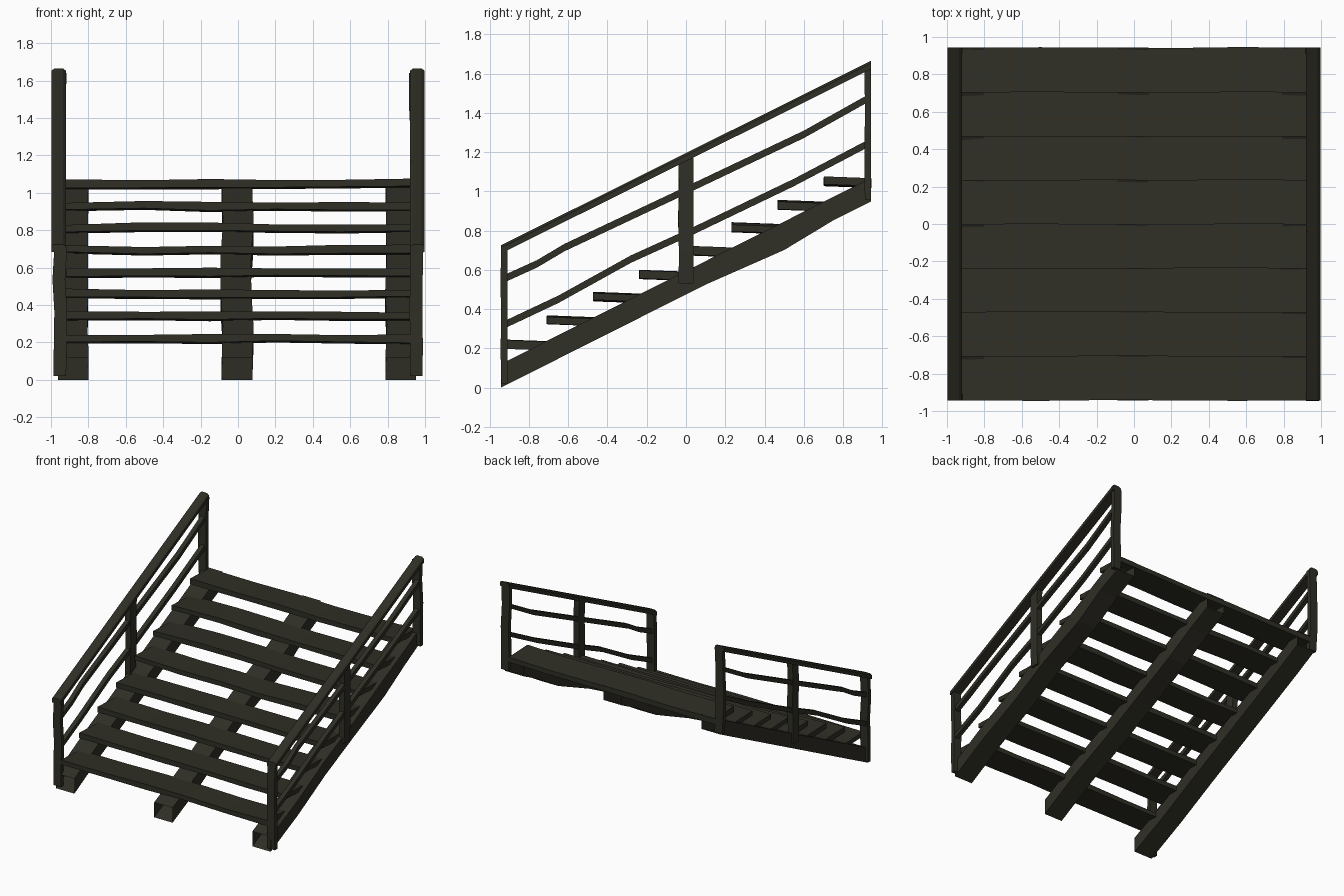
import bpy, bmesh, random

if "Cube" in bpy.data.objects:
    bpy.data.objects.remove(bpy.data.objects["Cube"])
random.seed(4)

wood = bpy.data.materials.new("dark weathered wood")
wood.diffuse_color = (0.029, 0.028, 0.019, 1)
wood.use_nodes = True
wood.node_tree.nodes["Principled BSDF"].inputs["Base Color"].default_value = wood.diffuse_color


def loft(name, rings, caps=True):
    """Skin a solid through equal-sized rings of points."""
    bm = bmesh.new()
    vs = [[bm.verts.new(p) for p in r] for r in rings]
    n = len(vs[0])
    for a, b in zip(vs, vs[1:]):
        for i in range(n):
            j = (i + 1) % n
            bm.faces.new((a[i], a[j], b[j], b[i]))
    if caps:
        bm.faces.new(vs[0][::-1])
        bm.faces.new(vs[-1])
    bmesh.ops.recalc_face_normals(bm, faces=bm.faces[:])
    me = bpy.data.meshes.new(name)
    bm.to_mesh(me)
    bm.free()
    me.materials.append(wood)
    ob = bpy.data.objects.new(name, me)
    bpy.context.collection.objects.link(ob)
    return ob


def w(a):
    return random.uniform(-a, a)


def slope_rings(path, x, half, thick):
    """Vertical rectangular sections along a (y, z, x shift) path."""
    h = thick / 2
    return [[(x + s - half, y, z - h), (x + s + half, y, z - h),
             (x + s + half, y, z + h), (x + s - half, y, z + h)]
            for y, z, s in path]


# Treads: eight uneven planks, tilted slightly to the rear
for i in range(8):
    y0 = -0.943 + 0.2352 * i
    y1 = y0 + 0.24
    zc = 0.22 + 0.1183 * i
    rings = []
    for k, x in enumerate((-0.92, -0.5, -0.15, 0.2, 0.55, 0.92)):
        end = k in (0, 5)
        d, t = w(0.006), 0.02 + w(0.003)
        f = 0 if end else w(0.003)
        rings.append([(x, y0 + f, zc + d - t + 0.004), (x, y1 + f, zc + d - t - 0.005),
                      (x, y1 + f, zc + d + t - 0.005), (x, y0 + f, zc + d + t + 0.004)])
    loft("tread_%d" % (i + 1), rings)

# Stringers: three sloping beams, open at the ends
for name, x in (("left", -0.88), ("middle", -0.005), ("right", 0.87)):
    path = []
    for y in (-0.943, -0.6, -0.25, 0.1, 0.5, 0.75, 0.943):
        end = abs(y) > 0.9
        path.append((y, 0.06 + 0.503 * (y + 0.943), 0 if end else w(0.008)))
    rings = slope_rings(path, x, 0.082, 0.12)
    if name != "left":
        rings[4] = [(a, b, c - (0.025 if k < 2 else 0)) for k, (a, b, c) in enumerate(rings[4])]
    loft(name + "_stringer", rings, caps=False)

# Railings, one per side
UPPER = ((-0.93, 0.553), (-0.76, 0.63), (-0.62, 0.713), (0, 1.005), (0.6, 1.29), (0.93, 1.475))
LOWER = ((-0.93, 0.318), (-0.65, 0.45), (-0.28, 0.655), (0.05, 0.805), (0.55, 1.045), (0.93, 1.245))
for side, s in (("left", -1), ("right", 1)):
    # Handrail with chamfered upper edges
    rings = []
    for y, z in ((-0.943, 0.705), (0.943, 1.645)):
        rings.append([(s * 0.92, y, z - 0.022), (s * 0.998, y, z - 0.022), (s * 0.998, y, z + 0.008),
                      (s * 0.982, y, z + 0.02), (s * 0.936, y, z + 0.02), (s * 0.92, y, z + 0.008)])
    loft(side + "_handrail", rings)

    # Two bent lower rails
    for nm, pts in (("upper", UPPER), ("lower", LOWER)):
        path = [(y, z, w(0.005)) for y, z in pts]
        loft("%s_%s_rail" % (side, nm), slope_rings(path, s * 0.957, 0.018, 0.038))

    # Posts: bottom end, middle and top end
    for nm, y, hy, z0, z1 in (("front", -0.926, 0.017, 0.02, 0.71),
                              ("middle", 0.0, 0.038, 0.53, 1.17),
                              ("back", 0.926, 0.017, 0.955, 1.64)):
        hx = 0.024 if nm == "middle" else 0.034
        rings = []
        for k in range(5):
            z = z0 + (z1 - z0) * k / 4
            x, g = s * 0.953 + w(0.006), w(0.003)
            rings.append([(x - hx, y - hy + g, z), (x + hx, y - hy + g, z),
                          (x + hx, y + hy, z), (x - hx, y + hy, z)])
        loft("%s_%s_post" % (side, nm), rings)
